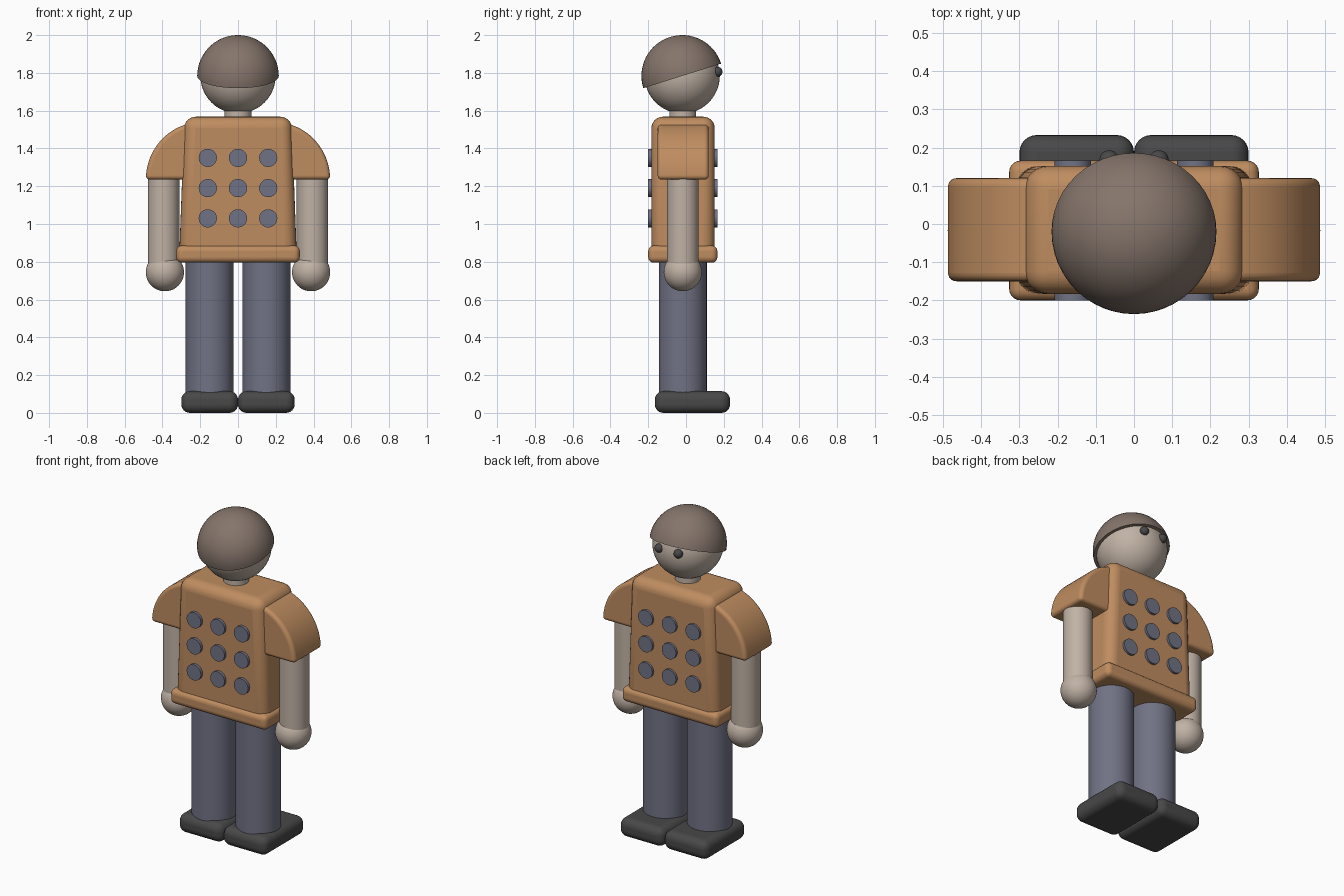
import bpy, bmesh, math
from mathutils import Matrix, Vector

cube = bpy.data.objects.get("Cube")
if cube:
    bpy.data.objects.remove(cube, do_unlink=True)

MID_Y = -0.017  # depth axis shared by body, limbs and head


def material(name, rgb):
    m = bpy.data.materials.new(name)
    m.use_nodes = True
    m.diffuse_color = (*rgb, 1)
    bsdf = next(n for n in m.node_tree.nodes if n.type == 'BSDF_PRINCIPLED')
    bsdf.inputs["Base Color"].default_value = (*rgb, 1)
    return m


ORANGE = material("orange shirt", (0.52, 0.265, 0.117))
SKIN = material("skin", (0.53, 0.445, 0.376))
BROWN = material("brown hair", (0.235, 0.178, 0.147))
BLUE = material("slate blue", (0.162, 0.17, 0.232))
DARK = material("dark grey", (0.065, 0.065, 0.065))


def finish(name, bm, mat, bevel=0):
    bmesh.ops.recalc_face_normals(bm, faces=bm.faces)
    mesh = bpy.data.meshes.new(name)
    bm.to_mesh(mesh)
    bm.free()
    mesh.materials.append(mat)
    obj = bpy.data.objects.new(name, mesh)
    bpy.context.collection.objects.link(obj)
    if bevel:
        mod = obj.modifiers.new("rounding", 'BEVEL')
        mod.width, mod.segments = bevel, 6
        mod.limit_method, mod.angle_limit = 'ANGLE', math.radians(40)
    bpy.ops.object.select_all(action='DESELECT')
    obj.select_set(True)
    bpy.context.view_layer.objects.active = obj
    bpy.ops.object.shade_smooth_by_angle(angle=math.radians(35))
    return obj


def box(name, lo, hi, mat, bevel, taper=1):
    bm = bmesh.new()
    bmesh.ops.create_cube(bm, size=1)
    lo, hi = Vector(lo), Vector(hi)
    for v in bm.verts:
        if v.co.z > 0:
            v.co.x *= taper
        v.co = (lo + hi) / 2 + v.co * (hi - lo)
    return finish(name, bm, mat, bevel)


def cylinder(name, center, radius, length, mat, turn=0):
    bm = bmesh.new()
    place = Matrix.Translation(center) @ Matrix.Rotation(turn, 4, 'X')
    bmesh.ops.create_cone(bm, cap_ends=True, segments=48, radius1=radius,
                          radius2=radius, depth=length, matrix=place)
    return finish(name, bm, mat)


def sphere(name, center, radius, mat):
    bm = bmesh.new()
    bmesh.ops.create_uvsphere(bm, u_segments=48, v_segments=24, radius=radius,
                              matrix=Matrix.Translation(center))
    return finish(name, bm, mat)


# Torso and hem
box("torso", (-0.312, -0.183, 0.81), (0.312, 0.152, 1.568), ORANGE, 0.06, taper=0.91)
box("shirt_hem", (-0.327, -0.2, 0.795), (0.327, 0.166, 0.886), ORANGE, 0.03)

# Round studs, showing on both sides of the shirt
for row in range(3):
    for col in range(-1, 2):
        cylinder(f"stud_{row}_{col + 1}", (0.16 * col, MID_Y, 1.03 + 0.16 * row),
                 0.048, 0.366, BLUE, math.pi / 2)


# Quarter-round sleeve, extruded through the depth
def sleeve(name, side):
    bm = bmesh.new()
    steps = 20
    profile = [(0.19, 1.235)]
    for i in range(steps + 1):
        a = math.pi / 2 * i / steps
        profile.append((0.19 + 0.298 * math.cos(a), 1.235 + 0.305 * math.sin(a)))
    face = bm.faces.new([bm.verts.new((side * x, -0.15, z)) for x, z in profile])
    out = bmesh.ops.extrude_face_region(bm, geom=[face])
    moved = [g for g in out["geom"] if isinstance(g, bmesh.types.BMVert)]
    bmesh.ops.translate(bm, verts=moved, vec=(0, 0.27, 0))
    finish(name, bm, ORANGE, 0.024)


# Limbs on both sides
for label, s in (("left", 1), ("right", -1)):
    sleeve(f"{label}_sleeve", s)
    cylinder(f"{label}_arm", (s * 0.394, MID_Y, 1.0), 0.083, 0.52, SKIN)
    sphere(f"{label}_hand", (s * 0.387, MID_Y, 0.745), 0.101, SKIN)
    cylinder(f"{label}_leg", (s * 0.15, MID_Y, 0.45), 0.127, 0.8, BLUE)
    box(f"{label}_shoe", (min(0, s * 0.3), -0.165, 0), (max(0, s * 0.3), 0.233, 0.115),
        DARK, 0.045)
    sphere(f"{label}_eye", (s * 0.065, 0.167, 1.806), 0.026, DARK)

# Neck and head
HEAD = Vector((0, MID_Y - 0.003, 1.784))
cylinder("neck", (0, MID_Y, 1.58), 0.071, 0.12, SKIN)
sphere("head", HEAD, 0.199, SKIN)

# Hair: a half sphere tilted back
bm = bmesh.new()
bmesh.ops.create_uvsphere(bm, u_segments=48, v_segments=32, radius=0.216)
cut = bmesh.ops.bisect_plane(bm, geom=bm.verts[:] + bm.edges[:] + bm.faces[:],
                             plane_co=(0, 0, 0), plane_no=(0, 0, 1), clear_inner=True)
rim = [e for e in bm.edges if e.is_boundary]
bmesh.ops.contextual_create(bm, geom=rim)
bm.transform(Matrix.Translation(HEAD) @ Matrix.Rotation(math.radians(17.5), 4, 'X'))
finish("hair", bm, BROWN)
